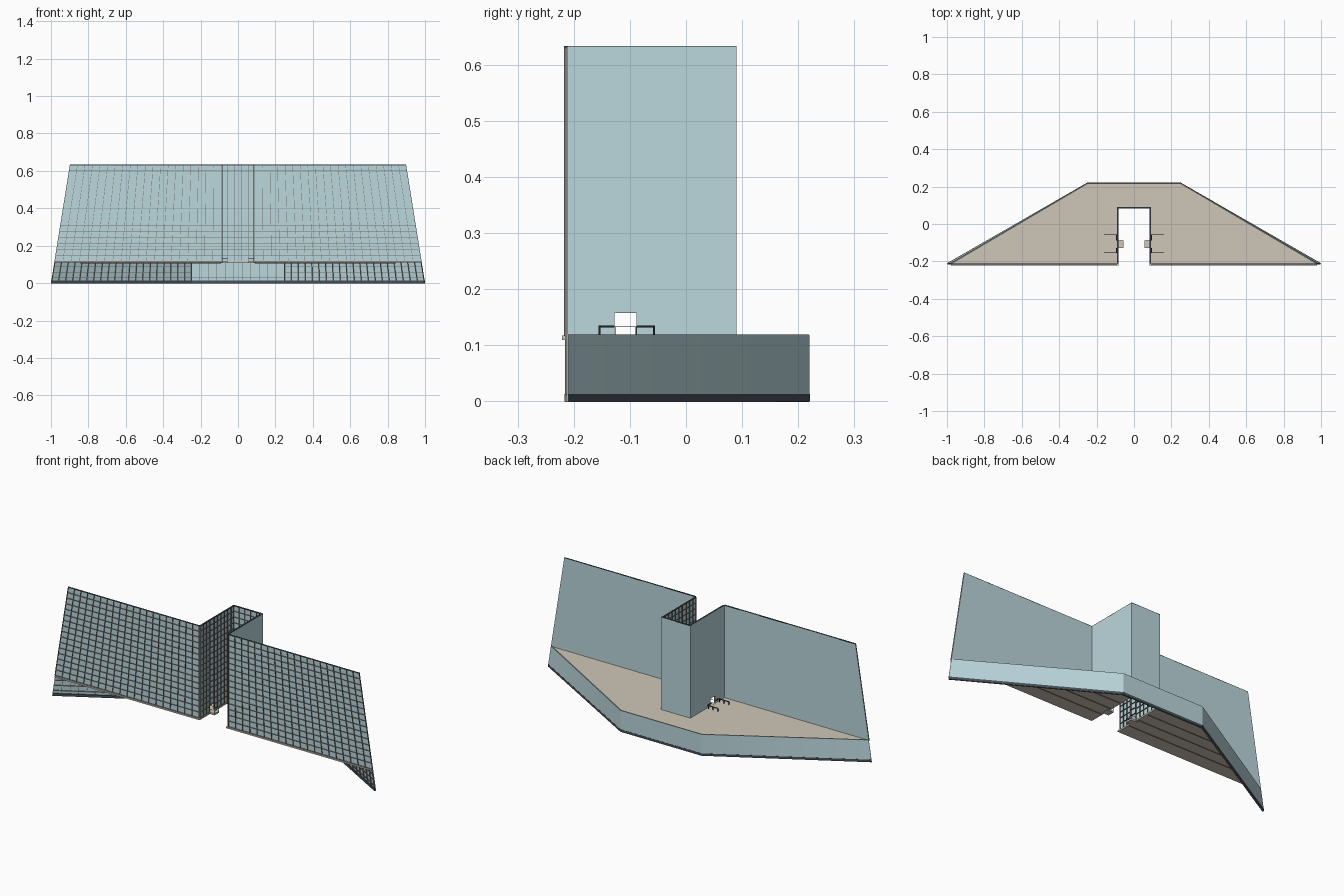
import bpy, bmesh
from mathutils import Vector as V

cube = bpy.data.objects.get("Cube")
if cube:
    bpy.data.objects.remove(cube, do_unlink=True)


def material(name, rgb):
    m = bpy.data.materials.new(name)
    m.use_nodes = True
    m.diffuse_color = (*rgb, 1)
    m.node_tree.nodes["Principled BSDF"].inputs["Base Color"].default_value = (*rgb, 1)
    return m


GLASS = material("pale blue glass", (0.50, 0.68, 0.72))
FINS = material("warm grey metal", (0.19, 0.18, 0.165))
SLATE = material("dark slate metal", (0.06, 0.083, 0.105))
BLACK = material("black metal", (0.015, 0.017, 0.02))
STONE = material("tan floor", (0.62, 0.565, 0.48))


def finish(name, bm, mat):
    bmesh.ops.recalc_face_normals(bm, faces=bm.faces)
    mesh = bpy.data.meshes.new(name)
    bm.to_mesh(mesh)
    bm.free()
    mesh.materials.append(mat)
    obj = bpy.data.objects.new(name, mesh)
    bpy.context.collection.objects.link(obj)


def prism(bm, points, offset):
    """Closed solid swept from a polygon along an offset."""
    low = [bm.verts.new(p) for p in points]
    high = [bm.verts.new(V(p) + offset) for p in points]
    bm.faces.new(low)
    bm.faces.new(high)
    for i in range(len(low)):
        j = (i + 1) % len(low)
        bm.faces.new((low[i], low[j], high[j], high[i]))


def bar(bm, p, q, n, width, near, far):
    """Rectangular bar from p to q, reaching from near to far along n."""
    p, q, n = V(p), V(q), V(n)
    side = (q - p).cross(n).normalized() * width / 2
    prism(bm, [p - side + n * near, p + side + n * near,
               p + side + n * far, p - side + n * far], q - p)


def rod(bm, p, q, n, width=0.0036):
    """Thin square rod centred on its path."""
    bar(bm, p, q, n, width, -width / 2, width / 2)


def curtain_wall(name, a, b, c, d, columns, rows):
    """Glazing with corners a, b (base) and c, d (top), and deep fins on its inner face."""
    a, b, c, d = V(a), V(b), V(c), V(d)
    n = (c - a).cross(d - b).normalized()
    feet = [a.lerp(b, i / columns) for i in range(columns + 1)]
    heads = [d.lerp(c, i / columns) for i in range(columns + 1)]

    # Glass as one skin, a strip per column, so that it follows a twisted wall
    glass = bmesh.new()
    rings = [[glass.verts.new(v) for v in (f, h, h + n * 0.002, f + n * 0.002)]
             for f, h in zip(feet, heads)]
    for r, s in zip(rings, rings[1:]):
        for k in range(4):
            glass.faces.new((r[k], r[k - 1], s[k - 1], s[k]))
    glass.faces.new(rings[0])
    glass.faces.new(rings[-1])
    finish(name + "_glass", glass, GLASS)

    # Fins, the outermost kept inside the edges of the glass
    fins = bmesh.new()
    inset = (b - a).normalized() * 0.0012
    feet[0], heads[0] = feet[0] + inset, heads[0] + inset
    feet[-1], heads[-1] = feet[-1] - inset, heads[-1] - inset
    for f, h in zip(feet, heads):
        bar(fins, f, h, n, 0.0018, 0.0005, 0.007)
    for j in range(rows + 1):
        t = j / rows
        bar(fins, feet[0].lerp(heads[0], t), feet[-1].lerp(heads[-1], t), n,
            0.0018, 0.0005, 0.007)
    finish(name + "_fins", fins, FINS)


FRONT, BACK, GAP, NOTCH = -0.21, 0.22, 0.09, 0.09
DECK, TOP = 0.117, 0.632
DOOR_A, DOOR_B, DOOR_TOP = -0.127, -0.088, 0.158
RAIL = 0.133


def edge(z):
    """Half width of the building at height z, along its sloping ends."""
    return 1 - 0.16 * z


# Floor slab with the entrance slot, its edge showing below the glazing
slab = bmesh.new()
e = edge(DECK) - 0.004
right = [(GAP - 0.008, NOTCH - 0.008), (GAP - 0.008, FRONT - 0.011),
         (e, FRONT - 0.011), (e, FRONT), (0.25, BACK - 0.002)]
outline = right + [(-x, y) for x, y in reversed(right)]
prism(slab, [(x, y, DECK - 0.008) for x, y in outline], V((0, 0, 0.008)))
finish("floor_slab", slab, STONE)

# Back centre walls
curtain_wall("slot_back", (-GAP, NOTCH, DECK), (GAP, NOTCH, DECK),
             (GAP, NOTCH, TOP), (-GAP, NOTCH, TOP), 5, 16)
curtain_wall("skirt_back", (-0.25, BACK, 0), (0.25, BACK, 0),
             (0.25, BACK, DECK + 0.001), (-0.25, BACK, DECK + 0.001), 11, 4)

for s, side in ((1, "left"), (-1, "right")):

    def wall(name, p, q, z0, z1, columns, rows, q_top=None):
        """Mirrored wall between plan points p and q."""
        qt = q_top or q
        pts = [(s * p[0], p[1], z0), (s * q[0], q[1], z0),
               (s * qt[0], qt[1], z1), (s * p[0], p[1], z1)]
        if s < 0:
            pts = [pts[1], pts[0], pts[3], pts[2]]
        curtain_wall(side + "_" + name, *pts, columns, rows)

    # Front wing, narrowing towards the top
    wall("front_wing", (GAP, FRONT), (edge(DECK), FRONT), DECK, TOP, 20, 16,
         q_top=(edge(TOP), FRONT))
    # Slot side wall, around the doorway
    wall("slot_side_rear", (GAP, NOTCH), (GAP, DOOR_B), DECK, TOP, 6, 16)
    wall("slot_side_over_door", (GAP, DOOR_B), (GAP, DOOR_A), DOOR_TOP, TOP, 1, 15)
    wall("slot_side_front", (GAP, DOOR_A), (GAP, FRONT), DECK, TOP, 3, 16)
    # Slanting skirt under the floor
    wall("skirt", (0.25, BACK), (1, FRONT), 0, DECK + 0.001, 20, 4,
         q_top=(edge(DECK), FRONT))

    # Rails along the top and the skirt base
    rails = bmesh.new()
    z = TOP - 0.001
    bar(rails, (s * GAP, FRONT, z), (s * edge(z), FRONT, z), (0, -1, 0), 0.004, 0, 0.007)
    bar(rails, (s * GAP, NOTCH, z), (s * GAP, FRONT, z), (-s, 0, 0), 0.004, 0, 0.008)
    bar(rails, (0, NOTCH, z), (s * GAP, NOTCH, z), (0, -1, 0), 0.004, 0, 0.008)
    inward = V((-s * 0.43, -0.75, 0)).normalized()
    bar(rails, (s * 0.25, BACK, 0.0065), (s * 0.998, FRONT, 0.0065), inward,
        0.013, -0.001, 0.008)
    bar(rails, (0, BACK, 0.0065), (s * 0.25, BACK, 0.0065), (0, -1, 0),
        0.013, -0.001, 0.008)
    finish(side + "_rails", rails, SLATE)

    # Slim joists under the floor
    joists = bmesh.new()
    for y in (-0.14, -0.07, 0, 0.07):
        reach = 0.24 + 0.72 * (BACK - y) / (BACK - FRONT)
        bar(joists, (s * GAP, y, DECK - 0.008), (s * reach, y, DECK - 0.008), (0, 0, -1),
            0.003, -0.001, 0.003)
    finish(side + "_joists", joists, FINS)

    # Doorstep in the slot
    step = bmesh.new()
    prism(step, [(s * x, y, DECK - 0.009) for x, y in
                 ((0.055, DOOR_A), (0.095, DOOR_A), (0.095, DOOR_B), (0.055, DOOR_B))],
          V((0, 0, 0.0095)))
    finish(side + "_doorstep", step, STONE)

    # Handrails behind the doorway and the fine guard round the doorstep
    railing = bmesh.new()
    for y in (-0.154, -0.057):
        rod(railing, (s * 0.094, y, RAIL), (s * 0.16, y, RAIL), (0, 1, 0))
        for x in (0.1, 0.128, 0.157):
            rod(railing, (s * x, y, DECK), (s * x, y, RAIL), (0, 1, 0))
    for y0, y1 in ((-0.154, DOOR_A), (DOOR_B, -0.057)):
        rod(railing, (s * 0.094, y0, RAIL), (s * 0.094, y1, RAIL), (1, 0, 0))
    for y in (DOOR_A + 0.001, DOOR_B - 0.001):
        rod(railing, (s * 0.056, y, RAIL), (s * GAP, y, RAIL), (0, 1, 0), 0.0014)
        rod(railing, (s * 0.056, y, DECK), (s * 0.056, y, RAIL), (0, 1, 0), 0.0014)
    rod(railing, (s * 0.056, DOOR_A, RAIL), (s * 0.056, DOOR_B, RAIL), (1, 0, 0), 0.0014)
    finish(side + "_handrail", railing, BLACK)
